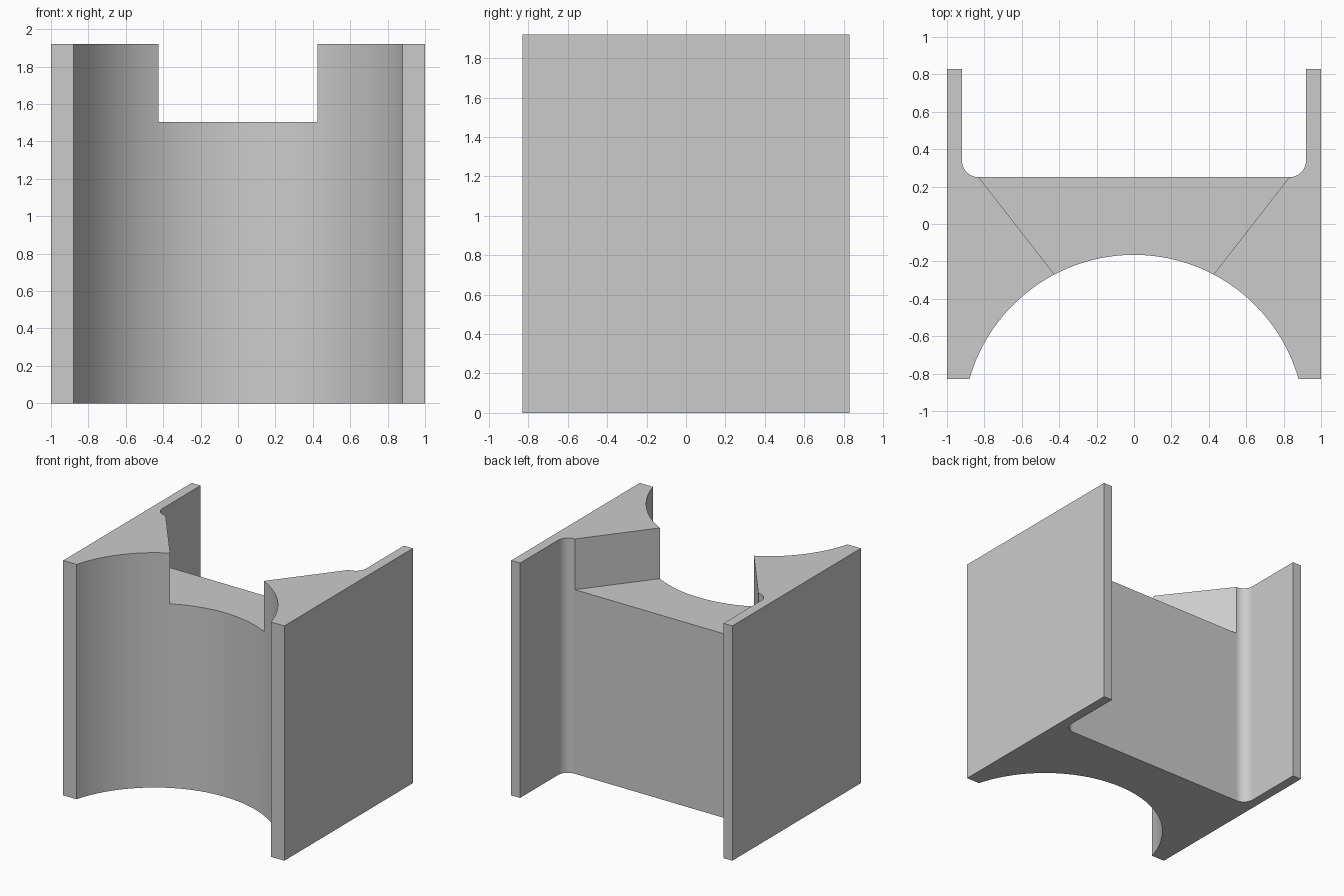
import bpy, bmesh, math

cube = bpy.data.objects.get("Cube")
if cube:
    bpy.data.objects.remove(cube, do_unlink=True)

HEIGHT, NOTCH_Z = 1.92, 1.505
HALF_DEPTH = 0.83
WEB_BACK = 0.25
CORNER_X, INNER_X, FILLET = 0.83, 0.92, 0.09
TOE_X, CROWN_Y = 0.88, -0.165


def prism(name, outline, z0, z1):
    """Extrude a closed plan outline from z0 to z1."""
    bm = bmesh.new()
    base = bm.faces.new([bm.verts.new((x, y, z0)) for x, y in outline])
    top = bmesh.ops.extrude_face_region(bm, geom=[base])["geom"]
    moved = [g for g in top if isinstance(g, bmesh.types.BMVert)]
    bmesh.ops.translate(bm, vec=(0, 0, z1 - z0), verts=moved)
    bmesh.ops.recalc_face_normals(bm, faces=bm.faces)
    mesh = bpy.data.meshes.new(name)
    bm.to_mesh(mesh)
    bm.free()
    obj = bpy.data.objects.new(name, mesh)
    bpy.context.collection.objects.link(obj)
    return obj


def arc(cx, cy, r, a0, a1, steps):
    angles = [a0 + (a1 - a0) * i / steps for i in range(steps + 1)]
    return [(cx + r * math.cos(a), cy + r * math.sin(a)) for a in angles]


def mirrored(points):
    return [(-x, y) for x, y in reversed(points)]


# Concave front radius from its chord and rise
rise = CROWN_Y + HALF_DEPTH
radius = (TOE_X ** 2 + rise ** 2) / (2 * rise)
center_y = CROWN_Y - radius
toe_angle = math.asin((-HALF_DEPTH - center_y) / radius)

# Plan outline: curved front, side plates, filleted back web
left_half = [(1, -HALF_DEPTH), (1, HALF_DEPTH), (INNER_X, HALF_DEPTH)]
left_half += arc(CORNER_X, WEB_BACK + FILLET, FILLET, 0, -math.pi / 2, 10)
front_curve = arc(0, center_y, radius, math.pi - toe_angle, toe_angle, 64)
body = prism("saddle_body", left_half + mirrored(left_half) + front_curve, 0, HEIGHT)

# Flared notch through the top of the web
slope = (CORNER_X - 0.425) / (WEB_BACK + 0.27)
notch_half = [(CORNER_X - slope * (WEB_BACK + 0.4), -0.4),
              (CORNER_X, WEB_BACK), (CORNER_X, WEB_BACK + 0.03)]
cutter = prism("notch_cutter", notch_half + mirrored(notch_half), NOTCH_Z, HEIGHT + 0.2)
cutter.hide_render = True

cut = body.modifiers.new("Notch", "BOOLEAN")
cut.operation = "DIFFERENCE"
cut.solver = "EXACT"
cut.object = cutter
bpy.context.view_layer.objects.active = body
body.select_set(True)
bpy.ops.object.modifier_apply(modifier=cut.name)
bpy.data.objects.remove(cutter, do_unlink=True)

# Grey material
GREY = (0.6, 0.6, 0.6, 1)
mat = bpy.data.materials.new("light_grey")
mat.use_nodes = True
mat.diffuse_color = GREY
mat.node_tree.nodes["Principled BSDF"].inputs["Base Color"].default_value = GREY
body.data.materials.clear()
body.data.materials.append(mat)

# Smooth curves, flat large faces
bpy.ops.object.shade_smooth_by_angle(angle=math.radians(25))
weighted = body.modifiers.new("Weighted normals", "WEIGHTED_NORMAL")
weighted.keep_sharp = True
